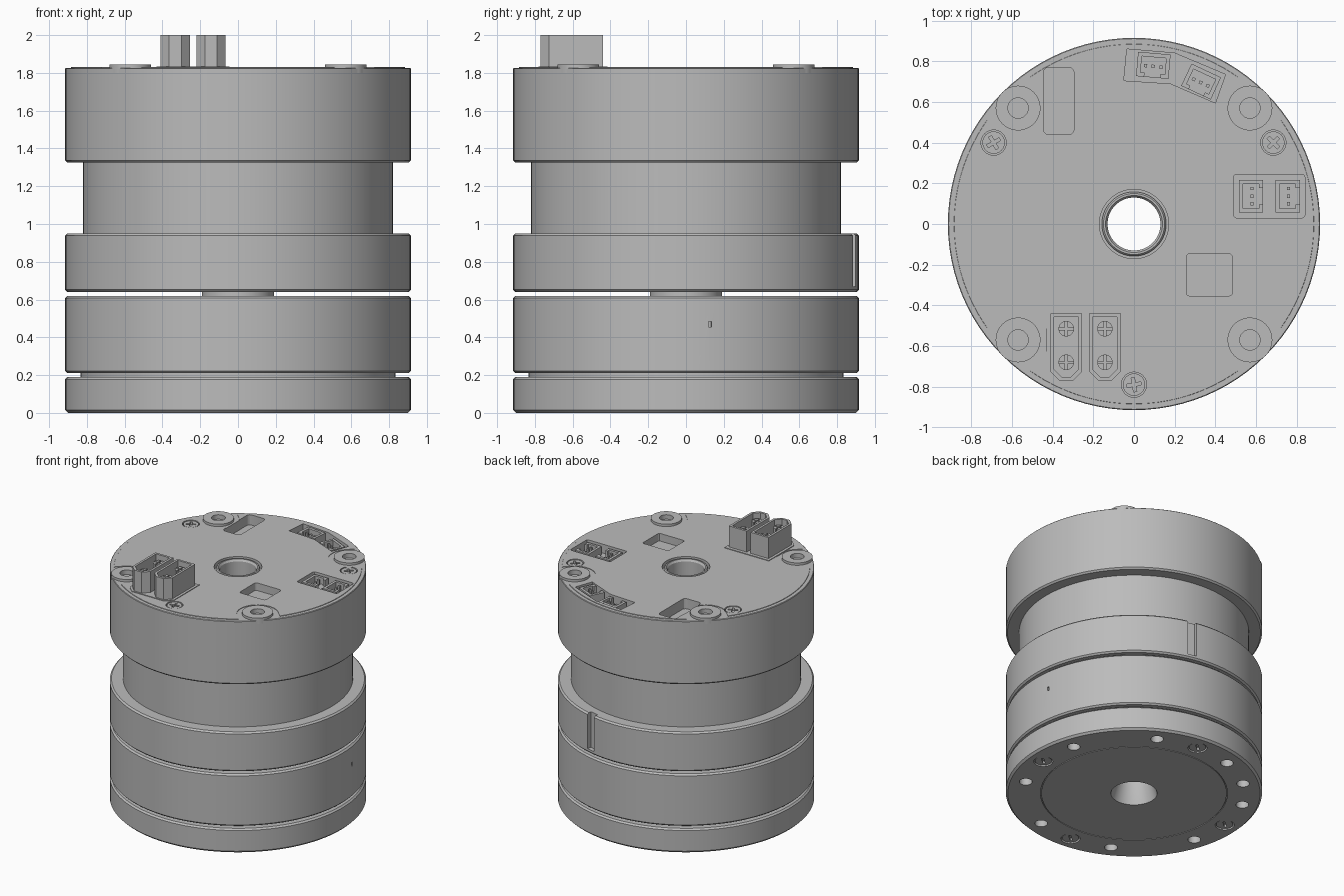
import bpy, bmesh
from math import sin, cos, pi, radians
from mathutils import Matrix, Vector

if "Cube" in bpy.data.objects:
    bpy.data.objects.remove(bpy.data.objects["Cube"], do_unlink=True)

grey = bpy.data.materials.new("plain_grey")
grey.use_nodes = True
colour = (0.5, 0.5, 0.5, 1)
grey.diffuse_color = colour
grey.node_tree.nodes["Principled BSDF"].inputs["Base Color"].default_value = colour

TOP = 1.83
BORE = 0.13
finished = []


def add(name, bm):
    bmesh.ops.recalc_face_normals(bm, faces=bm.faces)
    mesh = bpy.data.meshes.new(name)
    bm.to_mesh(mesh)
    bm.free()
    mesh.materials.append(grey)
    ob = bpy.data.objects.new(name, mesh)
    bpy.context.collection.objects.link(ob)
    finished.append(ob)
    return ob


def lathe(name, profile, steps=96):
    """Closed (radius, height) loop turned about z."""
    bm = bmesh.new()
    rows = [[bm.verts.new((r * cos(a), r * sin(a), z)) for r, z in profile]
            for a in (2 * pi * i / steps for i in range(steps))]
    for i, row in enumerate(rows):
        nxt = rows[(i + 1) % steps]
        for j in range(len(row)):
            k = (j + 1) % len(row)
            bm.faces.new((row[j], row[k], nxt[k], nxt[j]))
    return add(name, bm)


def ring(name, r, z0, z1, c=0.012, bore=BORE):
    return lathe(name, [(bore, z0), (r - c, z0), (r, z0 + c), (r, z1 - c), (r - c, z1), (bore, z1)])


def prism(name, pts, z0, z1, x=0, y=0, turn=0):
    """Outline raised from z0 to z1, turned in degrees, then moved."""
    bm = bmesh.new()
    face = bm.faces.new([bm.verts.new((px, py, z0)) for px, py in pts])
    up = bmesh.ops.extrude_face_region(bm, geom=[face])["geom"]
    bmesh.ops.translate(bm, vec=(0, 0, z1 - z0), verts=[v for v in up if isinstance(v, bmesh.types.BMVert)])
    bm.transform(Matrix.Translation((x, y, 0)) @ Matrix.Rotation(radians(turn), 4, "Z"))
    return add(name, bm)


def circle(r, n=32):
    return [(r * cos(2 * pi * i / n), r * sin(2 * pi * i / n)) for i in range(n)]


def rect(w, h):
    return [(-w, -h), (w, -h), (w, h), (-w, h)]


def rounded(w, h, r=0.025):
    return [(sx * (w - r) + r * cos(q + t), sy * (h - r) + r * sin(q + t))
            for sx, sy, q in ((1, 1, 0), (-1, 1, pi / 2), (-1, -1, pi), (1, -1, 1.5 * pi))
            for t in (0, pi / 6, pi / 3, pi / 2)]


def cut(targets, cutters):
    for ob in targets:
        bpy.context.view_layer.objects.active = ob
        for c in cutters:
            mod = ob.modifiers.new("cut", "BOOLEAN")
            mod.operation = "DIFFERENCE"
            mod.solver = "EXACT"
            mod.object = c
            bpy.ops.object.modifier_apply(modifier=mod.name)
    for c in cutters:
        finished.remove(c)
        bpy.data.objects.remove(c, do_unlink=True)


def polar(r, degrees):
    return r * cos(radians(degrees)), r * sin(radians(degrees))


def screw(name, x, y, z0, z1, face, r, turn):
    """Round head with a cross cut into the given face height."""
    head = prism(name, circle(r), z0, z1, x, y)
    cut([head], [prism("slot", rect(0.035, 0.008), face - 0.02, face + 0.02, x, y, turn + q)
                 for q in (0, 90)])


# Stacked body
cap = lathe("bottom_cap", [(0.165, 0), (0.9, 0), (0.915, 0.015), (0.915, 0.178), (0.903, 0.19),
                           (BORE, 0.19), (BORE, 0.12)])
ring("cap_spacer", 0.835, 0.18, 0.22, 0.002)
rotor = ring("lower_rotor", 0.915, 0.21, 0.62)
ring("centre_hub", 0.19, 0.61, 0.65, 0.002)
stator = ring("middle_ring", 0.915, 0.64, 0.95)
ring("neck", 0.82, 0.94, 1.34, 0.002)
housing = lathe("top_housing", [(BORE, 1.325), (0.903, 1.325), (0.915, 1.337), (0.915, TOP - 0.008),
                                (0.911, TOP - 0.004), (0.17, TOP - 0.004), (0.17, 1.79), (BORE, 1.79)])
lathe("bore_collar", [(BORE, 1.78), (0.158, 1.78), (0.158, 1.815), (0.15, TOP - 0.005), (0.14, TOP - 0.005),
                      (BORE, 1.81)])

# Cable slot and small nicks on the sides
x, y = polar(0.915, 77)
cut([stator], [prism("slot", rect(0.035, 0.035), 0.67, 1, x, y, -13)])
cut([rotor], [prism("nick", rect(0.02, 0.008), 0.455, 0.485, *polar(0.915, a), a) for a in (8, 174)])

# Bottom plate holes, screws and round groove
holes = [prism("hole", circle(0.046), -0.1, 0.12, *polar(0.79, a))
         for a in [17 + 45 * k for k in range(8)] + [130]]
seats = [prism("seat", circle(0.068), -0.1, 0.03, *polar(0.79, 85 + 90 * k)) for k in range(4)]
groove = lathe("groove", [(0.661, -0.02), (0.667, -0.02), (0.667, 0.006), (0.661, 0.006)])
cut([cap], holes + seats + [groove])
for k in range(4):
    screw("bottom_screw", *polar(0.79, 85 + 90 * k), 0.005, 0.04, 0.005, 0.06, 40)

# Circuit board with bays around the corner bosses
corners = [(sx * 0.57, sy * 0.57) for sx in (-1, 1) for sy in (-1, 1)]
board = ring("circuit_board", 0.885, TOP - 0.005, TOP, 0.001, 0.17)
bays = []
for x, y in corners:
    turn = 45 if x * y > 0 else -45
    out = Vector((x, y)).normalized() * 0.1
    bays.append(prism("bay", circle(0.15), 1.8, 1.9, x, y))
    bays.append(prism("bay_mouth", rect(0.15, 0.2), 1.8, 1.9, x + 2 * out.x, y + 2 * out.y,
                      turn + 90))
cut([board], bays)
for x, y in corners:
    boss = prism("corner_boss", circle(0.11, 48), 1.8, 1.845, x, y)
    cut([boss], [prism("bolt_hole", circle(0.05), 1.81, 1.9, x, y)])
cut([housing], [prism("bolt_hole", circle(0.05), 1.7, 1.9, x, y) for x, y in corners])

# Pockets in the top
fan = [(-0.035, 0.86), (-0.05, 0.705), (0.18, 0.69), (0.4, 0.595), (0.45, 0.735), (0.2, 0.84)]
top_screws = [(-0.69, 0.4, 30), (0.685, 0.4, 45), (0, -0.79, 10)]
pockets = [prism("pocket", rounded(0.075, 0.165), 1.75, 1.9, -0.37, 0.605),
           prism("pocket", rounded(0.113, 0.103, 0.015), 1.77, 1.9, 0.37, -0.25),
           prism("pocket", rounded(0.175, 0.107, 0.015), 1.76, 1.9, 0.665, 0.137),
           prism("pocket", fan, 1.76, 1.9)]
pockets += [prism("seat", circle(0.062), 1.8, 1.9, x, y) for x, y, t in top_screws]
cut([housing, board], pockets)
for x, y, t in top_screws:
    screw("top_screw", x, y, 1.79, TOP - 0.003, TOP - 0.003, 0.055, t)


# Small signal sockets
def socket(x, y, turn):
    shell = prism("signal_socket", rect(0.08, 0.06), 1.755, 1.825, x, y, turn)
    spin = Matrix.Rotation(radians(turn), 2)
    mouth = spin @ Vector((0, -0.05))
    cut([shell], [prism("cavity", rect(0.06, 0.04), 1.775, 1.9, x, y, turn),
                  prism("mouth", rect(0.04, 0.03), 1.775, 1.9, x + mouth.x, y + mouth.y, turn)])
    for k in (-1, 0, 1):
        p = spin @ Vector((k * 0.038, -0.005))
        prism("socket_pin", rect(0.008, 0.008), 1.77, 1.815, x + p.x, y + p.y, turn)


socket(0.095, 0.78, -5)
socket(0.33, 0.7, -25)
socket(0.575, 0.137, 90)
socket(0.755, 0.137, 90)


# Tall power connectors with split pins
def cup(w, h, c):
    return [(-w, h), (-w, c - h), (c - w, -h), (w - c, -h), (w, c - h), (w, h)]


prism("connector_base", cup(0.193, 0.183, 0.05), 1.82, 1.835, -0.238, -0.598)
for x in (-0.333, -0.143):
    shell = prism("power_connector", cup(0.078, 0.165, 0.045), 1.825, 2.0, x, -0.605)
    cut([shell], [prism("cavity", cup(0.06, 0.147, 0.038), 1.85, 2.1, x, -0.605)])
    for y in (-0.515, -0.68):
        pin = prism("power_pin", circle(0.038), 1.84, 1.97, x, y)
        cut([pin], [prism("split", rect(0.05, 0.005), 1.9, 2.1, x, y, q) for q in (0, 90)])

# Smooth round sides, keep sharp edges
for ob in finished:
    ob.select_set(True)
    bpy.context.view_layer.objects.active = ob
bpy.ops.object.shade_smooth_by_angle(angle=radians(30))
